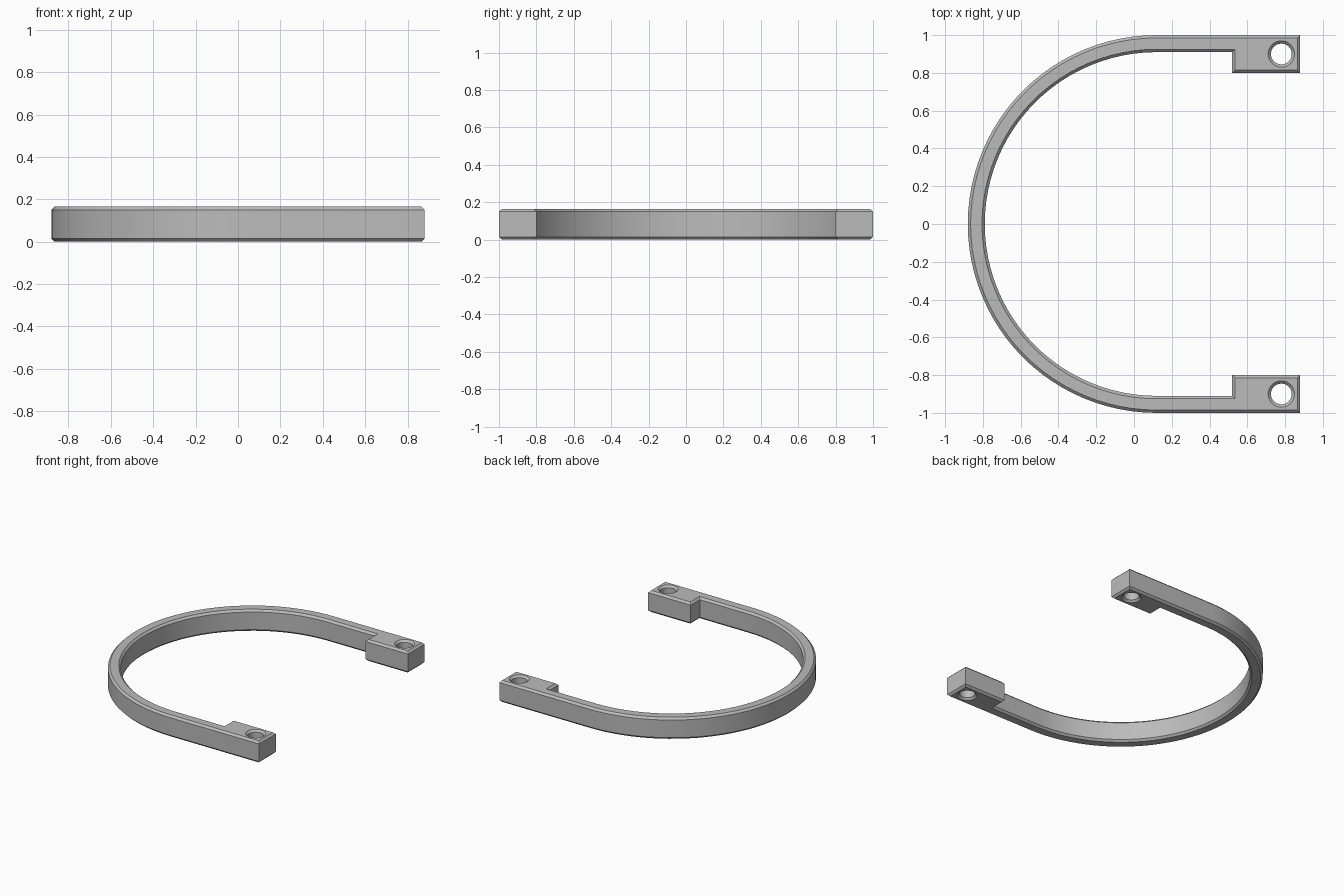
import bpy, bmesh
from math import pi, cos, sin

if "Cube" in bpy.data.objects:
    bpy.data.objects.remove(bpy.data.objects["Cube"])

HEIGHT, CHAMFER = 0.165, 0.015
ARC_X, OUTER, INNER = 0.12, 1.0, 0.91       # bow centre and radii
PAD_START, END, PAD_Y = 0.52, 0.88, 0.8     # mounting pad limits
HOLE_X, HOLE_Y, HOLE_R = 0.78, 0.9, 0.055
SEGMENTS = 48

grey = bpy.data.materials.new("plain_grey")
grey.use_nodes = True
colour = (0.5, 0.5, 0.5, 1)
grey.diffuse_color = colour
grey.node_tree.nodes["Principled BSDF"].inputs["Base Color"].default_value = colour


def arc(radius):
    angles = [pi / 2 + pi * i / SEGMENTS for i in range(SEGMENTS + 1)]
    return [(ARC_X + radius * cos(a), radius * sin(a)) for a in angles]


def outline(inset):
    """C-shaped outline, moved inwards by the inset."""
    outer, inner = OUTER - inset, INNER + inset
    start, end, pad = PAD_START + inset, END - inset, PAD_Y + inset
    back_pad = [(start, inner), (start, pad), (end, pad), (end, outer)]
    front_pad = [(x, -y) for x, y in reversed(back_pad)]
    return arc(outer) + front_pad + arc(inner)[::-1] + back_pad


def stack(name, layers):
    """Closed solid through equal outlines at given heights."""
    bm = bmesh.new()
    rings = [[bm.verts.new((x, y, z)) for x, y in pts] for z, pts in layers]
    for low, high in zip(rings, rings[1:]):
        for i in range(len(low)):
            bm.faces.new((low[i - 1], low[i], high[i], high[i - 1]))
    bm.faces.new(rings[0][::-1])
    bm.faces.new(rings[-1])
    bmesh.ops.recalc_face_normals(bm, faces=bm.faces)
    mesh = bpy.data.meshes.new(name)
    bm.to_mesh(mesh)
    bm.free()
    mesh.materials.append(grey)
    obj = bpy.data.objects.new(name, mesh)
    bpy.context.collection.objects.link(obj)
    return obj


def circle(y, radius, sides=32):
    return [(HOLE_X + radius * cos(2 * pi * i / sides),
             y + radius * sin(2 * pi * i / sides)) for i in range(sides)]


# Bow with chamfered top and bottom rims
bow = stack("bow_bracket", [
    (0, outline(CHAMFER)), (CHAMFER, outline(0)),
    (HEIGHT - CHAMFER, outline(0)), (HEIGHT, outline(CHAMFER))])
bpy.context.view_layer.objects.active = bow

# Countersunk screw holes through both pads
for side in (-1, 1):
    y = side * HOLE_Y
    wide = circle(y, HOLE_R + 2 * CHAMFER)
    narrow = circle(y, HOLE_R)
    cutter = stack("hole_cutter", [
        (-CHAMFER, wide), (CHAMFER, narrow),
        (HEIGHT - CHAMFER, narrow), (HEIGHT + CHAMFER, wide)])
    cutter.hide_render = True
    cut = bow.modifiers.new("screw_hole", 'BOOLEAN')
    cut.operation, cut.solver, cut.object = 'DIFFERENCE', 'EXACT', cutter
    bpy.ops.object.modifier_apply(modifier=cut.name)
    bpy.data.objects.remove(cutter)

bow.select_set(True)
bpy.ops.object.shade_smooth_by_angle(angle=pi / 6)
